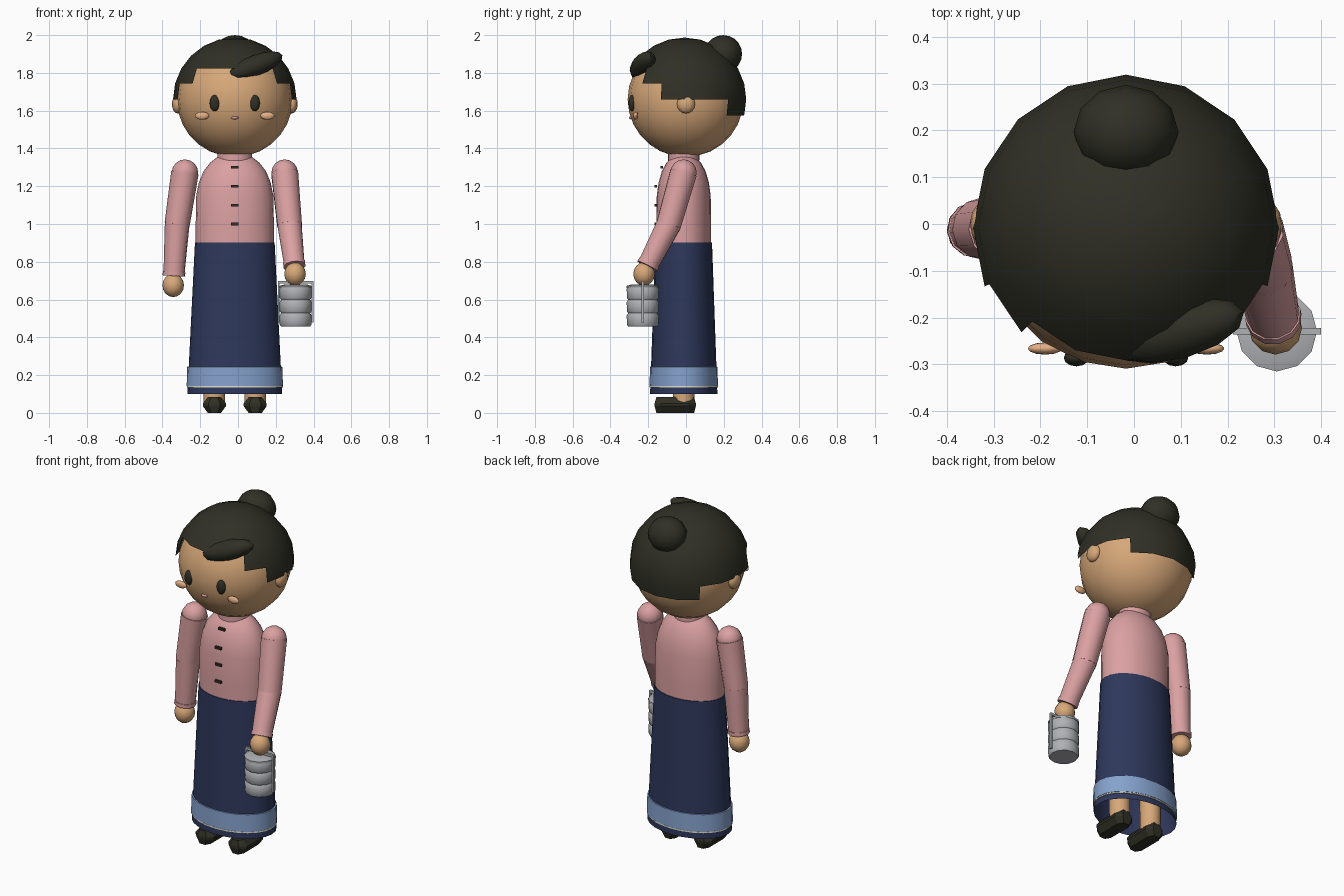
import bpy, bmesh, math
from mathutils import Vector, Matrix

if "Cube" in bpy.data.objects:
    bpy.data.objects.remove(bpy.data.objects["Cube"])

CX, CY = -0.017, -0.012   # body axis


def material(name, rgb):
    m = bpy.data.materials.new(name)
    m.diffuse_color = (*rgb, 1)
    m.use_nodes = True
    m.node_tree.nodes["Principled BSDF"].inputs["Base Color"].default_value = m.diffuse_color
    return m


HAIR = material("dark_hair", (0.029, 0.029, 0.019))
SKIN = material("skin", (0.68, 0.39, 0.19))
CHEEK = material("cheek_peach", (0.78, 0.43, 0.24))
LIP = material("lip_pink", (0.66, 0.30, 0.30))
PINK = material("blouse_pink", (0.71, 0.355, 0.36))
NAVY = material("skirt_navy", (0.027, 0.039, 0.105))
BLUE = material("band_blue", (0.235, 0.36, 0.61))
CREAM = material("trim_cream", (0.75, 0.72, 0.62))
METAL = material("tin_grey", (0.43, 0.44, 0.46))


def finish(name, bm, mat, smooth=40):
    bmesh.ops.recalc_face_normals(bm, faces=bm.faces)
    me = bpy.data.meshes.new(name)
    bm.to_mesh(me)
    bm.free()
    me.materials.append(mat)
    ob = bpy.data.objects.new(name, me)
    bpy.context.collection.objects.link(ob)
    if smooth:
        bpy.ops.object.select_all(action='DESELECT')
        ob.select_set(True)
        bpy.context.view_layer.objects.active = ob
        bpy.ops.object.shade_smooth_by_angle(angle=math.radians(smooth))
    return ob


def ball(name, loc, size, mat, seg=12, rings=8, rot=None):
    bm = bmesh.new()
    bmesh.ops.create_uvsphere(bm, u_segments=seg, v_segments=rings, radius=1)
    m = Matrix.Diagonal((*size, 1))
    if rot:
        m = rot @ m
    bm.transform(Matrix.Translation(loc) @ m)
    return finish(name, bm, mat, 60)


def box(name, loc, size, mat):
    bm = bmesh.new()
    bmesh.ops.create_cube(bm, size=1)
    bm.transform(Matrix.Translation(loc) @ Matrix.Diagonal((*size, 1)))
    return finish(name, bm, mat, 0)


def tube(name, a, b, r1, r2, mat, seg=12):
    a, b = Vector(a), Vector(b)
    d = b - a
    bm = bmesh.new()
    bmesh.ops.create_cone(bm, cap_ends=True, segments=seg, radius1=r1, radius2=r2, depth=d.length)
    bm.transform(Matrix.Translation((a + b) / 2) @ d.to_track_quat('Z', 'Y').to_matrix().to_4x4())
    return finish(name, bm, mat)


def lathe(name, profile, mat, x=CX, y=CY, ratio=1.0, seg=24, caps=True, smooth=40):
    bm = bmesh.new()
    rings = []
    for r, z in profile:
        rings.append([bm.verts.new((x + r * math.cos(t), y + r * ratio * math.sin(t), z))
                      for t in (2 * math.pi * i / seg for i in range(seg))])
    for lo, hi in zip(rings, rings[1:]):
        for i in range(seg):
            j = (i + 1) % seg
            bm.faces.new((lo[i], lo[j], hi[j], hi[i]))
    if caps:
        bm.faces.new(rings[0])
        bm.faces.new(rings[-1])
    return finish(name, bm, mat, smooth)


# head and face
HZ = 1.66
ball("head", (CX, -0.002, HZ), (0.307, 0.307, 0.305), SKIN, 20, 14)
for s, side in ((-1, "right"), (1, "left")):
    ball(side + "_ear", (CX + s * 0.302, 0, 1.635), (0.031, 0.048, 0.05), SKIN)
    ball(side + "_eye", (CX + s * 0.106, -0.286, 1.64), (0.027, 0.018, 0.043), HAIR)
    ball(side + "_cheek", (CX + s * 0.173, -0.266, 1.573), (0.037, 0.013, 0.021), CHEEK)
ball("mouth", (CX, -0.29, 1.562), (0.02, 0.012, 0.008), LIP)

# hair cap: sphere shell cut in steps, high over the face and low at the nape
bm = bmesh.new()
bmesh.ops.create_uvsphere(bm, u_segments=16, v_segments=12, radius=0.327)
drop = []
for f in bm.faces:
    c = f.calc_center_median()
    lat = math.degrees(math.asin(c.z / c.length))
    front = math.degrees(math.atan2(abs(c.x), -c.y))   # 0 is straight ahead
    limit = 30 if front < 45 else 15 if front < 67.5 else 0 if front < 135 else -15
    if lat < limit:
        drop.append(f)
bmesh.ops.delete(bm, geom=drop, context='FACES')
bm.transform(Matrix.Translation((CX, -0.008, HZ)))
finish("hair_cap", bm, HAIR, 60)
ball("hair_bun", (CX, 0.197, 1.90), (0.112, 0.1, 0.1), HAIR, 12, 10)

# swept fringe lock
sweep = Matrix.Rotation(math.radians(16), 4, 'Z') @ Matrix.Rotation(math.radians(-20), 4, 'Y')
ball("fringe_lock", (0.095, -0.228, 1.84), (0.155, 0.06, 0.055), HAIR, 12, 8, sweep)

# blouse with collar and buttons
lathe("blouse", [(0.207, 0.89), (0.207, 1.0), (0.204, 1.15), (0.19, 1.22), (0.165, 1.28),
                 (0.13, 1.325), (0.085, 1.36)], PINK, ratio=0.7)
lathe("neck", [(0.07, 1.30), (0.07, 1.42)], SKIN)
lathe("collar", [(0.092, 1.335), (0.092, 1.372)], PINK, ratio=0.9)
for z, y in ((1.3, -0.128), (1.2, -0.16), (1.1, -0.159), (1.0, -0.16)):
    box("button", (CX, y, z), (0.04, 0.014, 0.014), HAIR)


# long skirt, open below, with a hem band
def skirt_r(z):
    return 0.251 - (z - 0.1) * 0.05


lathe("skirt", [(skirt_r(z), z) for z in (0.1, 0.35, 0.6, 0.903)], NAVY, ratio=0.71, caps=False)
lathe("skirt_waist", [(0.207, 0.897), (0.211, 0.903)], NAVY, ratio=0.71)
lathe("hem_band", [(skirt_r(0.142), 0.142), (skirt_r(0.142) + 0.006, 0.143),
                   (skirt_r(0.243) + 0.008, 0.244), (skirt_r(0.245), 0.245)], BLUE, ratio=0.71, caps=False)
lathe("hem_trim", [(skirt_r(0.134), 0.134), (skirt_r(0.134) + 0.005, 0.135),
                   (skirt_r(0.142) + 0.005, 0.142), (skirt_r(0.142), 0.143)], CREAM, ratio=0.71, caps=False)

# legs and faceted shoes
for s, side in ((-1, "right"), (1, "left")):
    x = CX + s * 0.108
    tube(side + "_leg", (x, CY, 0.05), (x, CY, 0.5), 0.057, 0.06, SKIN)
    bm = bmesh.new()
    plan = [(0.5, -1), (1, -0.7), (1, 0.7), (0.5, 1), (-0.5, 1), (-1, 0.7), (-1, -0.7), (-0.5, -1)]
    layers = [[bm.verts.new((x + px * w, -0.057 + py * l, z)) for px, py in plan]
              for w, l, z in ((0.035, 0.1, 0), (0.061, 0.109, 0.036), (0.061, 0.109, 0.05), (0.035, 0.1, 0.083))]
    for lo, hi in zip(layers, layers[1:]):
        for i in range(8):
            j = (i + 1) % 8
            bm.faces.new((lo[i], lo[j], hi[j], hi[i]))
    bm.faces.new(layers[0])
    bm.faces.new(layers[-1])
    finish(side + "_shoe", bm, HAIR, 0)

# arms: shoulder, elbow, wrist, hand
arms = {
    "right": ((-0.281, -0.008, 1.272), (-0.322, -0.01, 1.0), (-0.339, -0.012, 0.735), (-0.343, -0.012, 0.675)),
    "left": ((0.247, -0.013, 1.272), (0.273, -0.092, 0.995), (0.298, -0.2, 0.785), (0.302, -0.222, 0.735)),
}
for side, (sh, el, wr, hand) in arms.items():
    ball(side + "_shoulder", sh, (0.07, 0.07, 0.07), PINK)
    tube(side + "_upper_sleeve", sh, el, 0.073, 0.067, PINK)
    ball(side + "_elbow", el, (0.066, 0.066, 0.066), PINK)
    tube(side + "_lower_sleeve", el, wr, 0.066, 0.056, PINK)
    d = (Vector(wr) - Vector(el)).normalized()
    tube(side + "_cuff", Vector(wr) - d * 0.012, Vector(wr) + d * 0.01, 0.06, 0.06, PINK)
    ball(side + "_hand", hand, (0.057, 0.057, 0.062), SKIN)

# stacked lunch tin with carrying frame
TX, TY = 0.305, -0.229
for i in range(3):
    z = 0.457 + i * 0.071
    lathe("tin_tier", [(0.077, z), (0.084, z + 0.01), (0.085, z + 0.058), (0.077, z + 0.071)],
          METAL, TX, TY, seg=12, smooth=50)
lathe("tin_lid", [(0.086, 0.66), (0.086, 0.672), (0.06, 0.68)], METAL, TX, TY, seg=12)
for s in (-1, 1):
    box("frame_side", (TX + s * 0.089, TY, 0.588), (0.01, 0.014, 0.22), METAL)
box("frame_handle", (TX, TY, 0.692), (0.188, 0.014, 0.014), METAL)
